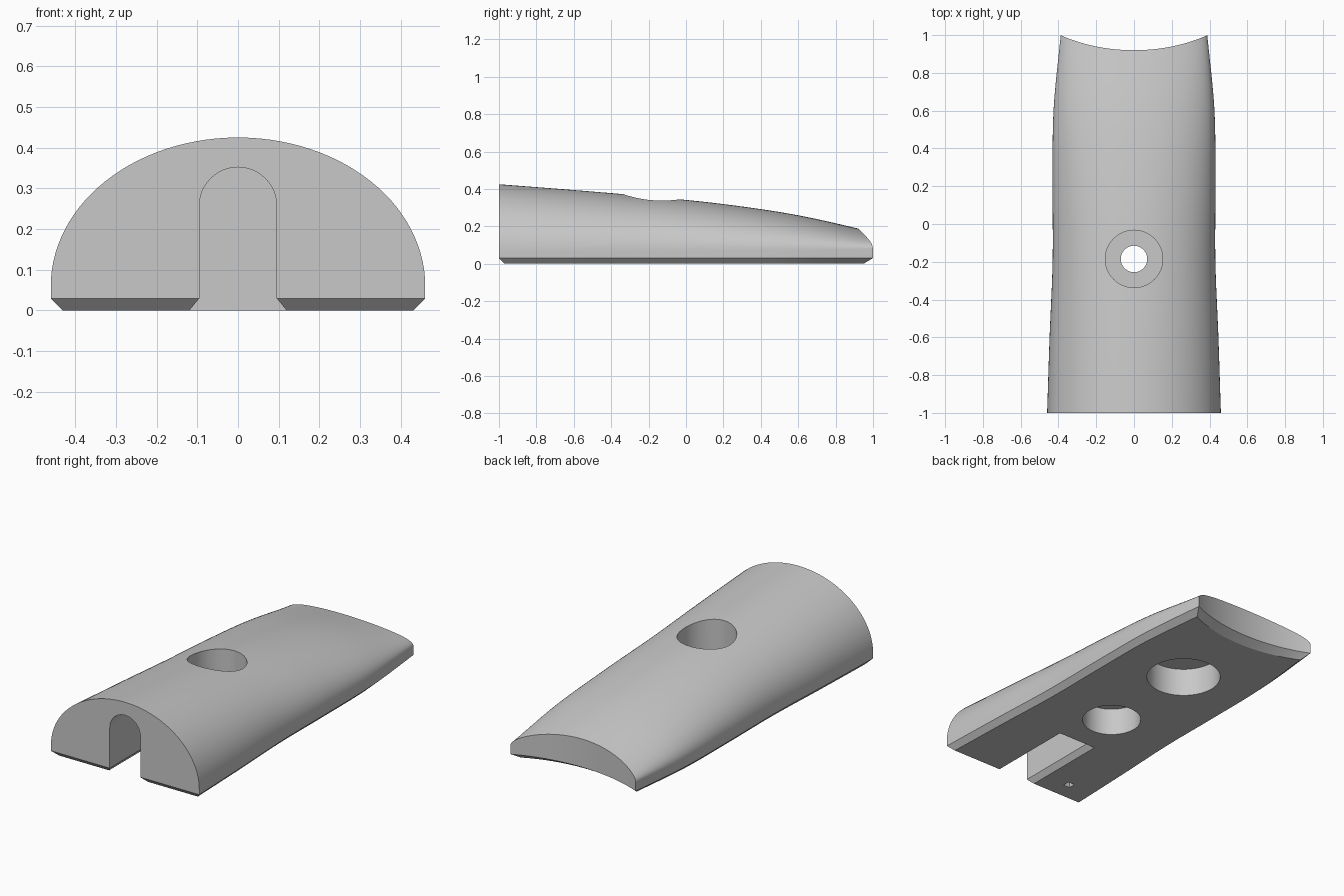
import bpy, bmesh, math

if "Cube" in bpy.data.objects:
    bpy.data.objects.remove(bpy.data.objects["Cube"], do_unlink=True)

ROWS, COLS = 48, 56
CHAMFER = 0.03
KEYS_Y = [-1, -0.6, -0.2, 0.2, 0.6, 1]
HEIGHT = [0.425, 0.394, 0.36, 0.319, 0.259, 0.17]
WIDTH = [0.46, 0.447, 0.431, 0.431, 0.426, 0.388]

grey = bpy.data.materials.new("plain_grey")
grey.use_nodes = True
shade = (0.58, 0.58, 0.58, 1)
grey.diffuse_color = shade
grey.node_tree.nodes["Principled BSDF"].inputs["Base Color"].default_value = shade


def smooth_value(values, y):
    """Catmull-Rom interpolation over evenly spaced stations."""
    f = (y + 1) / 2 * (len(values) - 1)
    i = min(max(int(f), 0), len(values) - 2)
    t = f - i
    b, c = values[i], values[i + 1]
    a = values[i - 1] if i > 0 else 2 * b - c
    d = values[i + 2] if i + 2 < len(values) else 2 * c - b
    return b + t / 2 * (c - a + t * (2*a - 5*b + 4*c - d + t * (3*(b - c) + d - a)))


def back_y(x):
    """Concave rear end, an arc across the width."""
    return 0.92 + 0.99 - math.sqrt(0.99 ** 2 - x * x)


def make_object(name, bm):
    bmesh.ops.recalc_face_normals(bm, faces=bm.faces)
    mesh = bpy.data.meshes.new(name)
    bm.to_mesh(mesh)
    bm.free()
    mesh.materials.append(grey)
    obj = bpy.data.objects.new(name, mesh)
    bpy.context.collection.objects.link(obj)
    return obj


def make_body():
    bm = bmesh.new()
    # Arched upper skin, lofted front to back
    grid = []
    for j in range(ROWS + 1):
        row = []
        for k in range(COLS + 1):
            a = math.pi * k / COLS
            end = back_y(WIDTH[-1] * math.cos(a))
            y = -1 + (end + 1) * j / ROWS
            w, h = smooth_value(WIDTH, y), smooth_value(HEIGHT, y)
            spring = 0.06 + 0.01 * (y + 1)
            row.append(bm.verts.new((w * math.cos(a), y,
                                     spring + (h - spring) * math.sin(a))))
        grid.append(row)
    for j in range(ROWS):
        for k in range(COLS):
            bm.faces.new((grid[j][k], grid[j][k + 1],
                          grid[j + 1][k + 1], grid[j + 1][k]))
    # Side walls, chamfer and flat underside follow the skin's border
    border = (grid[0][:-1] + [r[-1] for r in grid[:-1]]
              + grid[-1][:0:-1] + [r[0] for r in grid[:0:-1]])
    rim = [bm.verts.new((v.co.x, v.co.y, CHAMFER)) for v in border]
    base = []
    for v in border:
        w = smooth_value(WIDTH, v.co.y)
        t = (v.co.y + 1) / (back_y(v.co.x) + 1)
        y = v.co.y + CHAMFER * (1 - t) - 0.05 * t
        base.append(bm.verts.new((v.co.x * (1 - CHAMFER / w), y, 0)))
    for upper, lower in ((border, rim), (rim, base)):
        for i in range(len(upper)):
            n = (i + 1) % len(upper)
            bm.faces.new((upper[i], upper[n], lower[n], lower[i]))
    bm.faces.new(base)
    return make_object("body", bm)


def cylinder_cutter(name, y, radius, low, high):
    bm = bmesh.new()
    bmesh.ops.create_cone(bm, cap_ends=True, segments=48, radius1=radius,
                          radius2=radius, depth=high - low)
    bmesh.ops.translate(bm, verts=bm.verts, vec=(0, y, (low + high) / 2))
    return make_object(name, bm)


def slot_cutter():
    # Round-topped profile with flared foot, swept along y
    profile = [(0.128, -0.01), (0.095, CHAMFER)]
    profile += [(0.095 * math.cos(math.pi * i / 24),
                 0.257 + 0.095 * math.sin(math.pi * i / 24)) for i in range(25)]
    profile += [(-0.095, CHAMFER), (-0.128, -0.01)]
    bm = bmesh.new()
    face = bm.faces.new([bm.verts.new((x, -1.1, z)) for x, z in profile])
    swept = bmesh.ops.extrude_face_region(bm, geom=[face])["geom"]
    bmesh.ops.translate(bm, vec=(0, 0.63, 0),
                        verts=[g for g in swept if isinstance(g, bmesh.types.BMVert)])
    return make_object("slot_cutter", bm)


def pin_cutter():
    bm = bmesh.new()
    bmesh.ops.create_cube(bm, size=1)
    bmesh.ops.scale(bm, verts=bm.verts, vec=(0.04, 0.04, 0.2))
    bmesh.ops.translate(bm, verts=bm.verts, vec=(-0.27, -0.86, 0))
    return make_object("pin_cutter", bm)


body = make_body()
cutters = [
    cylinder_cutter("top_counterbore_cutter", -0.185, 0.152, 0.2, 0.8),
    cylinder_cutter("bottom_counterbore_cutter", -0.185, 0.155, -0.1, 0.155),
    cylinder_cutter("bolt_hole_cutter", -0.185, 0.07, -0.2, 0.9),
    cylinder_cutter("rear_pocket_cutter", 0.41, 0.195, -0.1, 0.16),
    slot_cutter(),
    pin_cutter(),
]

# Cut every opening, then discard the cutters
bpy.ops.object.select_all(action="DESELECT")
body.select_set(True)
bpy.context.view_layer.objects.active = body
for cutter in cutters:
    cutter.hide_render = True
    mod = body.modifiers.new(cutter.name, "BOOLEAN")
    mod.operation = "DIFFERENCE"
    mod.solver = "EXACT"
    mod.object = cutter
    bpy.ops.object.modifier_apply(modifier=mod.name)
    bpy.data.objects.remove(cutter, do_unlink=True)

bpy.ops.object.shade_smooth_by_angle(angle=math.radians(28))
